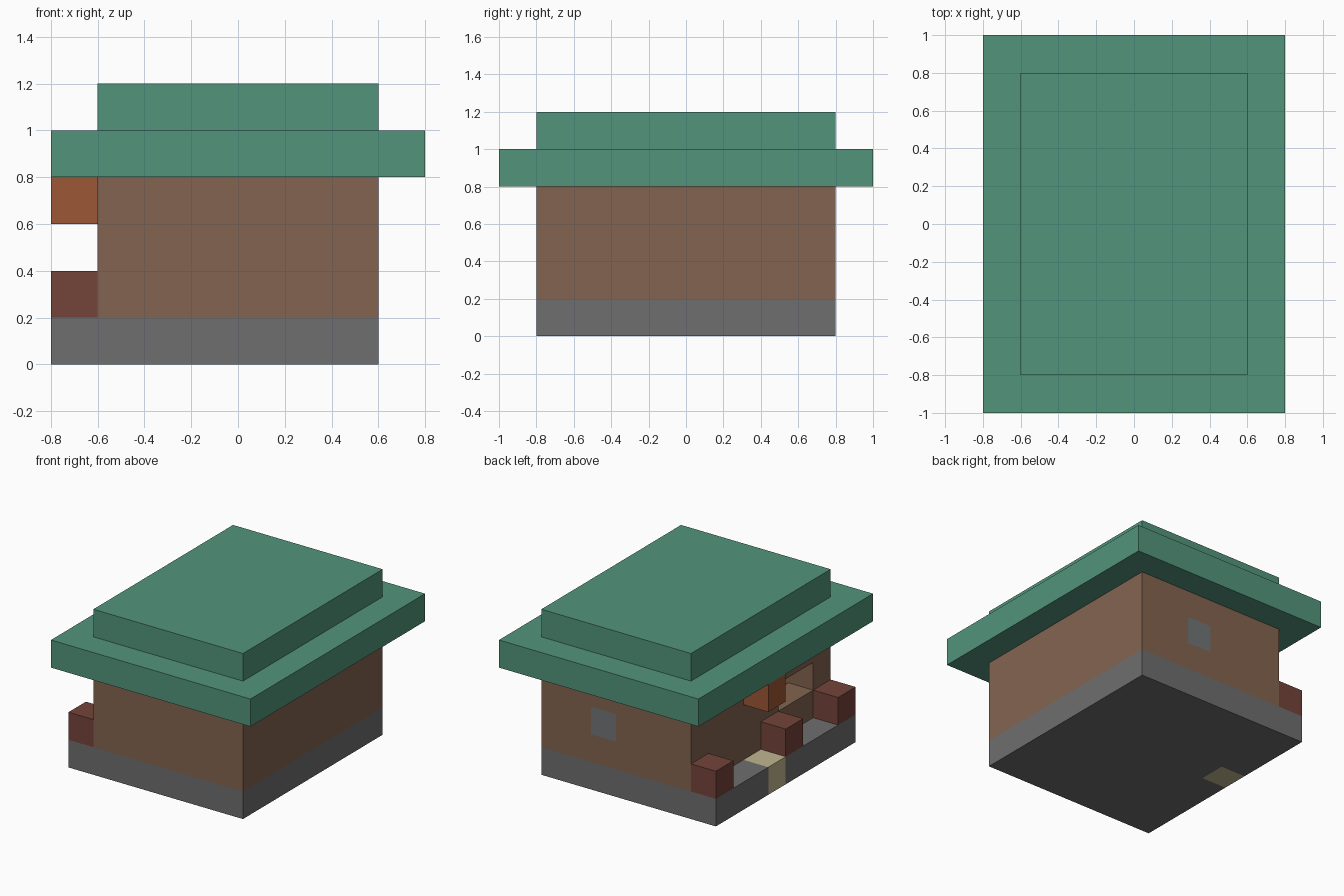
import bpy
import bmesh
from mathutils import Vector

default = bpy.data.objects.get("Cube")
if default:
    bpy.data.objects.remove(default, do_unlink=True)


def material(name, rgb):
    """Flat material from an sRGB 0-255 colour."""
    lin = [((c / 255 + 0.055) / 1.055) ** 2.4 for c in rgb]
    mat = bpy.data.materials.new(name)
    mat.use_nodes = True
    mat.diffuse_color = (*lin, 1)
    bsdf = mat.node_tree.nodes["Principled BSDF"]
    bsdf.inputs["Base Color"].default_value = (*lin, 1)
    bsdf.inputs["Roughness"].default_value = 0.9
    return mat


green = material("roof green", (82, 148, 123))
brown = material("wall brown", (131, 100, 80))
grey = material("stone grey", (110, 110, 110))
maroon = material("post maroon", (116, 68, 58))
orange = material("lamp orange", (156, 87, 53))
tan = material("step tan", (192, 182, 143))
glass = material("window grey blue", (113, 117, 119))


def box(name, low, high, mat=None):
    """Axis-aligned box between two corners."""
    low, high = Vector(low), Vector(high)
    bm = bmesh.new()
    bmesh.ops.create_cube(bm, size=1)
    for v in bm.verts:
        v.co = (low + high) / 2 + v.co * (high - low)
    mesh = bpy.data.meshes.new(name)
    bm.to_mesh(mesh)
    bm.free()
    obj = bpy.data.objects.new(name, mesh)
    bpy.context.collection.objects.link(obj)
    if mat:
        mesh.materials.append(mat)
    return obj


def cut(obj, low, high):
    """Cut a box-shaped hole and bake it into the mesh."""
    cutter = box("cutter", low, high)
    cutter.hide_render = True
    mod = obj.modifiers.new("opening", 'BOOLEAN')
    mod.operation, mod.solver, mod.object = 'DIFFERENCE', 'EXACT', cutter
    baked = bpy.data.meshes.new_from_object(
        obj.evaluated_get(bpy.context.evaluated_depsgraph_get()))
    obj.modifiers.clear()
    obj.data = baked
    bpy.data.objects.remove(cutter, do_unlink=True)


# Stone base with a notch for the entrance step
base = box("foundation", (-0.8, -0.8, 0), (0.6, 0.8, 0.2), grey)
cut(base, (-1, 0, -0.1), (-0.6, 0.2, 0.3))
box("entrance_step", (-0.8, 0, 0), (-0.6, 0.2, 0.2), tan)

# Hollow walls with a serving window and a back window
walls = box("walls", (-0.6, -0.8, 0.2), (0.6, 0.8, 0.8), brown)
cut(walls, (-0.4, -0.6, 0.1), (0.4, 0.6, 0.9))
cut(walls, (-0.7, -0.6, 0.4), (-0.3, -0.2, 0.6))
cut(walls, (0, 0.5, 0.4), (0.2, 0.9, 0.6))
box("back_window", (0, 0.6, 0.4), (0.2, 0.8, 0.6), glass)

# Porch posts and hanging lamp
for name, y in (("front", -0.8), ("middle", -0.2), ("back", 0.6)):
    box(name + "_porch_post", (-0.8, y, 0.2), (-0.6, y + 0.2, 0.4), maroon)
box("porch_lamp", (-0.8, 0, 0.6), (-0.6, 0.2, 0.8), orange)

# Two-tier roof
box("roof_eaves", (-0.8, -1, 0.8), (0.8, 1, 1), green)
box("roof_top", (-0.6, -0.8, 1), (0.6, 0.8, 1.2), green)
